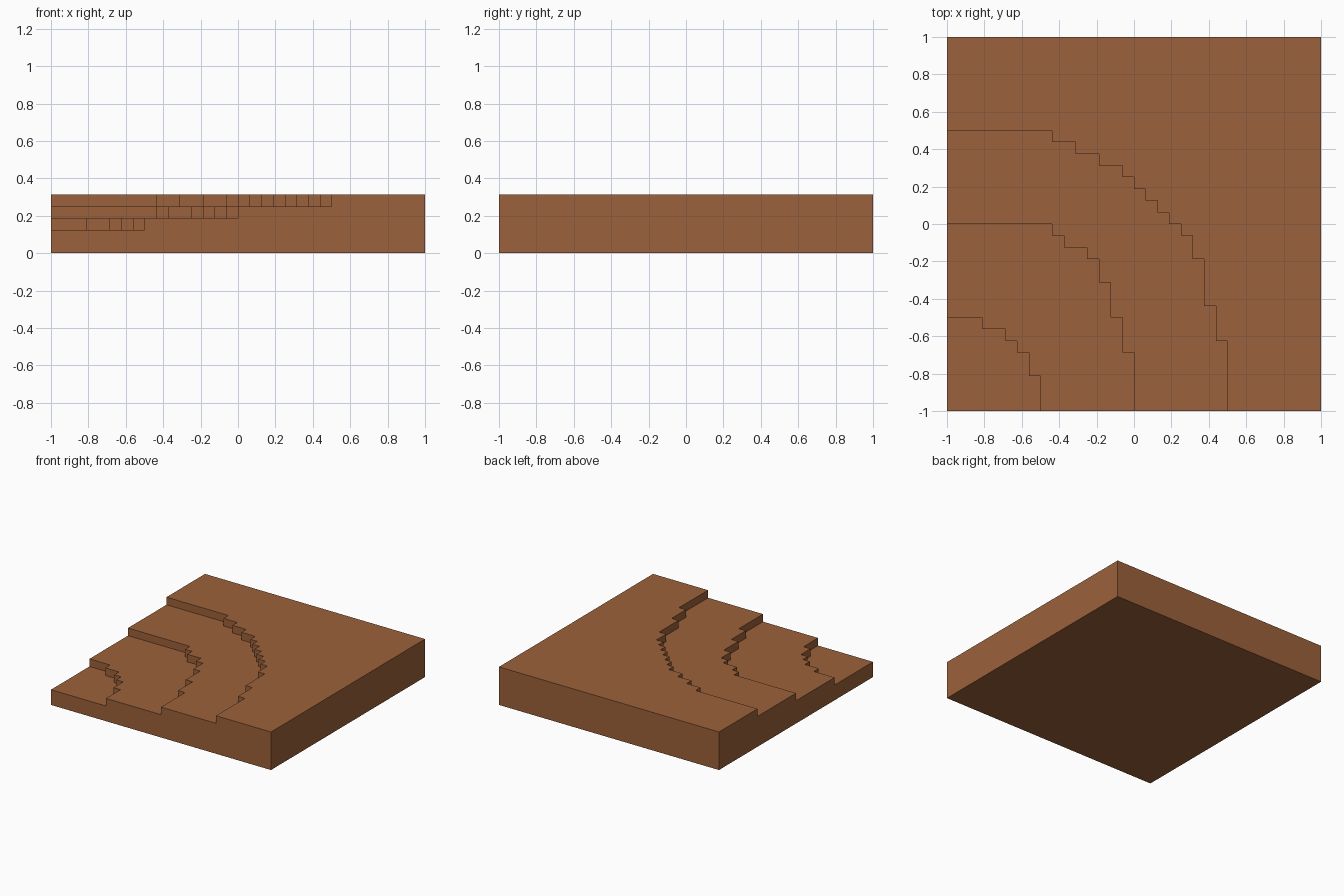
import bpy, bmesh, math

if "Cube" in bpy.data.objects:
    bpy.data.objects.remove(bpy.data.objects["Cube"])

N = 32              # cells along each side
CELL = 2 / N        # cell size
BASE, FULL = 2, 5   # lowest and highest terrace, in cells

# Stepped terrace edges: (column where the step ends, rows below the edge)
EDGES = [
    [(3, 8), (5, 7), (6, 6), (7, 5), (8, 3)],
    [(9, 16), (10, 15), (12, 14), (13, 13), (14, 11), (15, 8), (16, 5)],
    [(9, 24), (11, 23), (13, 22), (15, 21), (16, 20), (17, 19), (18, 18),
     (19, 17), (20, 16), (21, 15), (22, 13), (23, 9), (24, 6)],
]


def rows(edge, i):
    """Rows enclosed by a terrace edge in column i."""
    return next((r for end, r in edge if i < end), 0)


def height(i, j):
    """Ground height of a cell, in cells; zero outside the block."""
    if not (0 <= i < N and 0 <= j < N):
        return 0
    return FULL - sum(j < rows(e, i) for e in EDGES)


bm = bmesh.new()
lattice = {}


def vert(i, j, k):
    if (i, j, k) not in lattice:
        lattice[i, j, k] = bm.verts.new((i * CELL - 1, j * CELL - 1, k * CELL))
    return lattice[i, j, k]


def quad(*corners):
    bm.faces.new([vert(*c) for c in corners])


for i in range(N):
    for j in range(N):
        h = height(i, j)
        # terrace surface and underside
        quad((i, j, h), (i + 1, j, h), (i + 1, j + 1, h), (i, j + 1, h))
        quad((i, j, 0), (i, j + 1, 0), (i + 1, j + 1, 0), (i + 1, j, 0))
        # risers and outer walls, wherever the neighbour is lower
        sides = [((0, -1), (i, j), (i + 1, j)),
                 ((1, 0), (i + 1, j), (i + 1, j + 1)),
                 ((0, 1), (i + 1, j + 1), (i, j + 1)),
                 ((-1, 0), (i, j + 1), (i, j))]
        for (di, dj), a, b in sides:
            for k in range(height(i + di, j + dj), h):
                quad((*a, k), (*b, k), (*b, k + 1), (*a, k + 1))

# Merge the cells into large flat faces
bmesh.ops.dissolve_limit(bm, angle_limit=math.radians(1),
                         verts=bm.verts[:], edges=bm.edges[:])

mesh = bpy.data.meshes.new("terraced_ground")
bm.to_mesh(mesh)
bm.free()

soil = bpy.data.materials.new("soil_brown")
soil.diffuse_color = (0.33, 0.12, 0.043, 1)
soil.use_nodes = True
soil.node_tree.nodes["Principled BSDF"].inputs["Base Color"].default_value = soil.diffuse_color
mesh.materials.append(soil)
ground = bpy.data.objects.new("terraced_ground", mesh)
bpy.context.collection.objects.link(ground)
